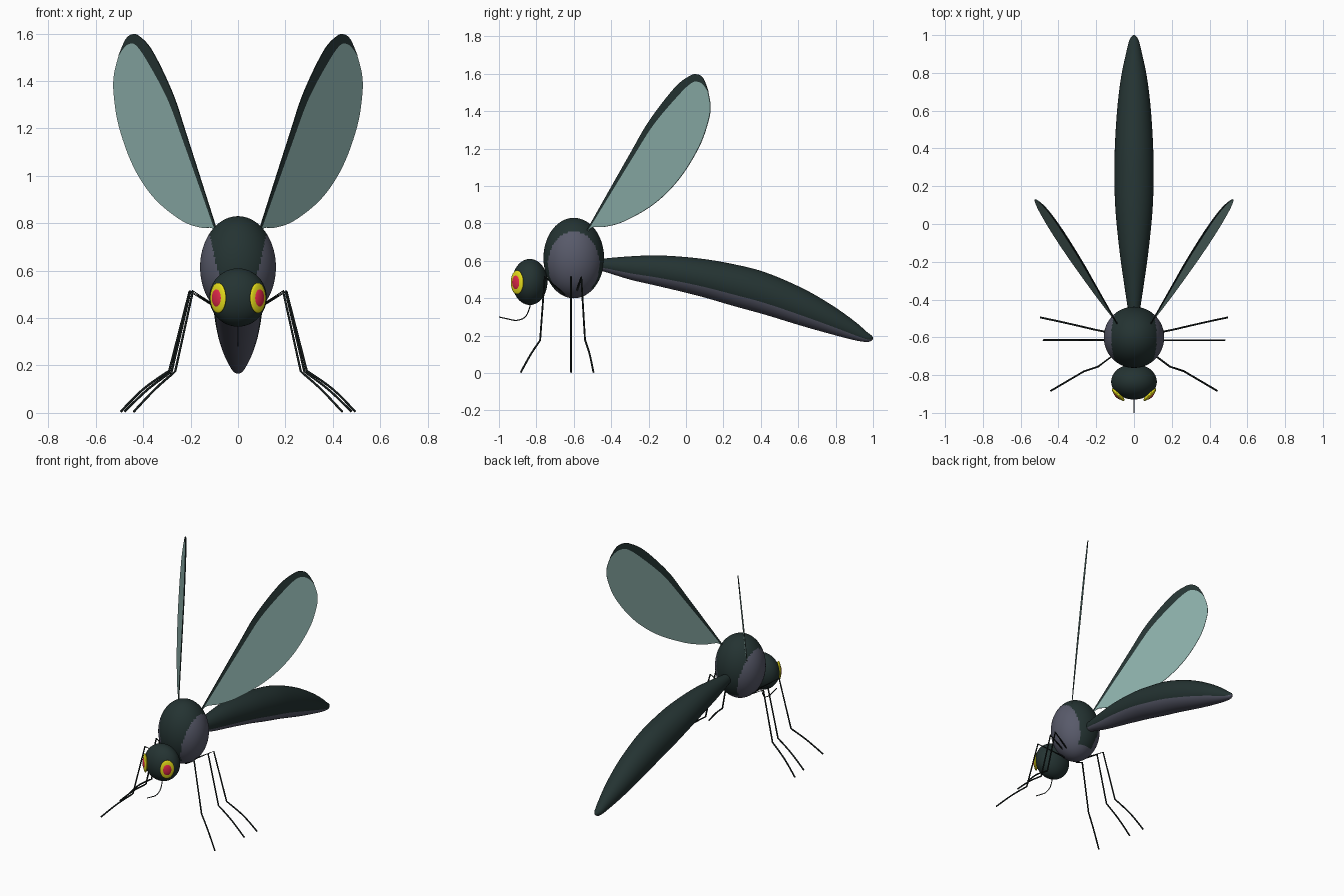
import bpy, bmesh, math
from mathutils import Vector, Matrix

if "Cube" in bpy.data.objects:
    bpy.data.objects.remove(bpy.data.objects["Cube"])


def material(name, rgb):
    m = bpy.data.materials.new(name)
    m.diffuse_color = [((c / 255 + 0.055) / 1.055) ** 2.4 for c in rgb] + [1]
    m.use_nodes = True
    m.node_tree.nodes["Principled BSDF"].inputs["Base Color"].default_value = m.diffuse_color
    return m


DARK = material("dark green shell", (36, 51, 50))
GREY = material("slate grey", (88, 90, 106))
WING = material("wing teal", (136, 170, 165))
BLACK = material("leg black", (22, 29, 28))
YELLOW = material("eye yellow", (234, 224, 28))
RED = material("eye red", (224, 40, 74))


def finish(name, bm, mats, smooth=True):
    bmesh.ops.recalc_face_normals(bm, faces=bm.faces)
    me = bpy.data.meshes.new(name)
    bm.to_mesh(me)
    bm.free()
    for m in mats:
        me.materials.append(m)
    for p in me.polygons:
        p.use_smooth = smooth
    ob = bpy.data.objects.new(name, me)
    bpy.context.collection.objects.link(ob)
    return ob


def spline(pts, n=6):
    """Catmull-Rom curve through points of any dimension."""
    out = []
    for i in range(len(pts) - 1):
        a, b, c, d = (pts[max(i - 1, 0)], pts[i], pts[i + 1],
                      pts[min(i + 2, len(pts) - 1)])
        for k in range(n):
            t = k / n
            out.append([0.5 * (2 * q + (r - p) * t
                        + (2 * p - 5 * q + 4 * r - s) * t * t
                        + (3 * q - p - 3 * r + s) * t ** 3)
                        for p, q, r, s in zip(a, b, c, d)])
    return out + [list(pts[-1])]


def ellipsoid(name, centre, radii, mats, turn=0, rule=None, seg=48):
    bm = bmesh.new()
    bmesh.ops.create_uvsphere(bm, u_segments=seg, v_segments=seg // 2, radius=1)
    if rule:
        for f in bm.faces:
            f.material_index = int(rule(f.calc_center_median()))
    bm.transform(Matrix.Translation(centre) @ Matrix.Rotation(turn, 4, 'Z')
                 @ Matrix.Diagonal((*radii, 1)))
    return finish(name, bm, mats)


def tube(name, pts, radius, mat):
    bm = bmesh.new()
    pts = [Vector(p) for p in pts]
    rings = []
    for i, p in enumerate(pts):
        d = (pts[min(i + 1, len(pts) - 1)] - pts[max(i - 1, 0)]).normalized()
        u = d.cross(Vector((0.3, 1, 0.2))).normalized()
        v = d.cross(u)
        rings.append([bm.verts.new(p + radius * (u * math.cos(a) + v * math.sin(a)))
                      for a in [k * math.tau / 8 for k in range(8)]])
    for a, b in zip(rings, rings[1:]):
        for k in range(8):
            bm.faces.new((a[k], a[k - 1], b[k - 1], b[k]))
    bm.faces.new(rings[0])
    bm.faces.new(rings[-1])
    return finish(name, bm, [mat])


# Thorax: dark back, grey flanks and belly
ellipsoid("thorax", (0, -0.60, 0.615), (0.16, 0.162, 0.215), [DARK, GREY],
          rule=lambda c: abs(c.x) > 0.55 + 0.3 * c.z or c.z < -0.75, seg=96)

# Head
ellipsoid("head", (0, -0.835, 0.487), (0.121, 0.094, 0.123), [DARK])

# Eyes
for side, s in (("left", -1), ("right", 1)):
    turn = s * math.radians(45)
    ellipsoid(side + "_eye", (s * 0.084, -0.903, 0.485),
              (0.046, 0.013, 0.064), [YELLOW], turn, seg=32)
    ellipsoid(side + "_pupil", (s * 0.0875, -0.9065, 0.485),
              (0.030, 0.0125, 0.041), [RED], turn, seg=32)

# Mouth tube
tube("proboscis", spline([(0, -0.832, 0.40), (0, -0.836, 0.35), (0, -0.86, 0.30),
                          (0, -0.905, 0.282), (0, -0.955, 0.29), (0, -1.0, 0.30)]),
     0.003, BLACK)

# Abdomen: stations of y, top z, bottom z, half width; grey underside
stations = spline([(-0.50, 0.60, 0.555, 0.025), (-0.44, 0.612, 0.543, 0.034),
                   (-0.30, 0.624, 0.50, 0.055), (-0.14, 0.629, 0.463, 0.077),
                   (0.07, 0.613, 0.412, 0.098), (0.25, 0.583, 0.360, 0.104),
                   (0.42, 0.540, 0.313, 0.101), (0.62, 0.455, 0.252, 0.088),
                   (0.78, 0.363, 0.207, 0.068), (0.90, 0.278, 0.176, 0.043),
                   (0.965, 0.222, 0.166, 0.027), (0.99, 0.203, 0.172, 0.015),
                   (1.0, 0.190, 0.182, 0.004)], 4)
bm = bmesh.new()
N = 40
rings = [[bm.verts.new((w * math.cos(a), y, (t + b) / 2 + (t - b) / 2 * math.sin(a)))
          for a in [k * math.tau / N for k in range(N)]] for y, t, b, w in stations]
for a, b in zip(rings, rings[1:]):
    for k in range(N):
        f = bm.faces.new((a[k - 1], a[k], b[k], b[k - 1]))
        f.material_index = int(math.sin((k - 0.5) * math.tau / N) < -0.4)
bm.faces.new(rings[0])
bm.faces.new(rings[-1])
finish("abdomen", bm, [DARK, GREY])

# Wings: side outlines in y, z laid on a leaning plane, dark leading edge
outer = spline([(-0.54, 0.745), (-0.515, 0.79), (-0.30, 1.17), (-0.195, 1.35),
                (-0.06, 1.525), (0.02, 1.588), (0.06, 1.597), (0.092, 1.575),
                (0.118, 1.51)])
inner = spline([(-0.535, 0.742), (-0.508, 0.785), (-0.283, 1.153), (-0.17, 1.33),
                (-0.037, 1.487), (0.03, 1.55), (0.065, 1.557), (0.092, 1.542),
                (0.118, 1.505)])
trail = spline([(0.118, 1.505), (0.13, 1.43), (0.12, 1.35), (0.07, 1.21),
                (-0.035, 1.04), (-0.17, 0.905), (-0.33, 0.812), (-0.436, 0.782),
                (-0.50, 0.779), (-0.535, 0.742)])
for side, s in (("left", -1), ("right", 1)):
    bm = bmesh.new()

    def put(p):
        y, z = p
        return bm.verts.new((s * (0.10 + 0.783 * (y + 0.51) - 0.124 * (z - 0.785)), y, z))
    vo, vi = [put(p) for p in outer], [put(p) for p in inner]
    vt = [put(p) for p in trail[1:-1]]
    for k in range(len(vo) - 1):
        bm.faces.new((vo[k], vo[k + 1], vi[k + 1], vi[k])).material_index = 1
    bm.faces.new(vi + vt)
    wing = finish(side + "_wing", bm, [WING, DARK], smooth=False)
    mod = wing.modifiers.new("thickness", 'SOLIDIFY')
    mod.thickness = 0.005
    mod.offset = 0

# Legs: hip, knee, ankle, then a curved foot
legs = {
    "front": [(0.05, -0.65, 0.42), (0.19, -0.755, 0.515), (0.265, -0.78, 0.175),
              (0.35, -0.83, 0.10), (0.44, -0.883, 0.005)],
    "middle": [(0.05, -0.615, 0.42), (0.20, -0.615, 0.515), (0.28, -0.615, 0.175),
               (0.38, -0.615, 0.10), (0.48, -0.615, 0.005)],
    "rear": [(0.05, -0.59, 0.42), (0.205, -0.56, 0.512), (0.29, -0.54, 0.178),
             (0.40, -0.515, 0.10), (0.495, -0.495, 0.005)],
}
for name, pts in legs.items():
    for side, s in (("left", -1), ("right", 1)):
        p = [(s * x, y, z) for x, y, z in pts]
        tube(f"{side}_{name}_leg", p[:2] + spline(p[2:], 5), 0.005, BLACK)
